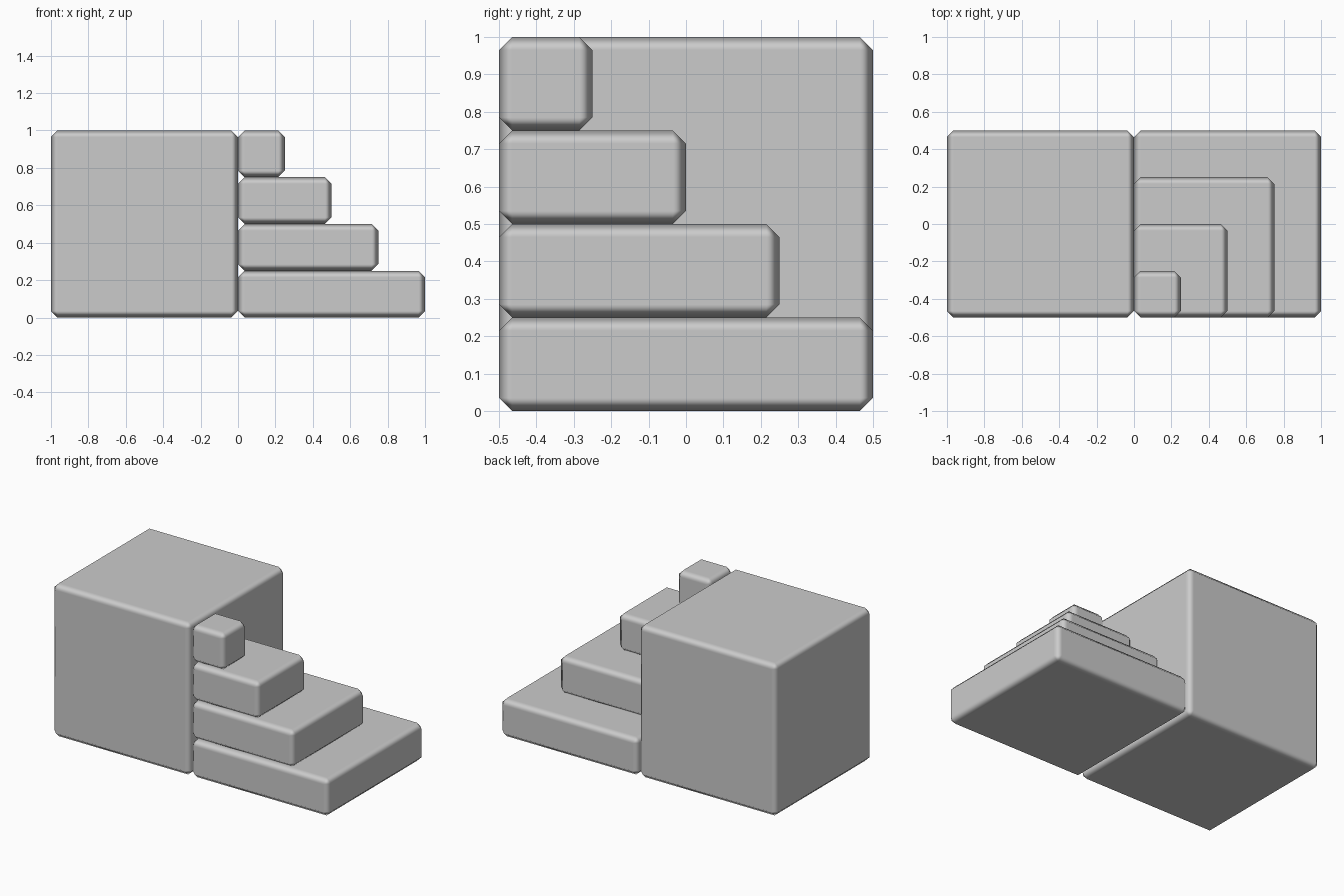
import bpy
import bmesh
from mathutils import Vector

if "Cube" in bpy.data.objects:
    bpy.data.objects.remove(bpy.data.objects["Cube"])

BEVEL = 0.035
STEPS = 4


def chamfered_box(name, low, high):
    """Box between two corners with a single-segment chamfer on every edge."""
    low, high = Vector(low), Vector(high)
    size = high - low
    bm = bmesh.new()
    bmesh.ops.create_cube(bm, size=1.0)
    bmesh.ops.scale(bm, vec=size, verts=bm.verts)
    for face in bm.faces:
        face.smooth = True
    mesh = bpy.data.meshes.new(name)
    bm.to_mesh(mesh)
    bm.free()
    obj = bpy.data.objects.new(name, mesh)
    obj.location = (low + high) / 2
    bpy.context.collection.objects.link(obj)
    # Flat main faces, softly shaded chamfers
    mod = obj.modifiers.new("edge_chamfer", 'BEVEL')
    mod.width = BEVEL
    mod.segments = 1
    mod.limit_method = 'NONE'
    mod.harden_normals = True
    return obj


# Large block on the left
chamfered_box("main_block", (-1, -0.5, 0), (0, 0.5, 1))

# Stepped slabs shrinking toward the front inner corner
for i in range(STEPS):
    side = 1 - i / STEPS
    chamfered_box(f"step_slab_{i + 1}",
                  (0, -0.5, i / STEPS),
                  (side, -0.5 + side, (i + 1) / STEPS))
